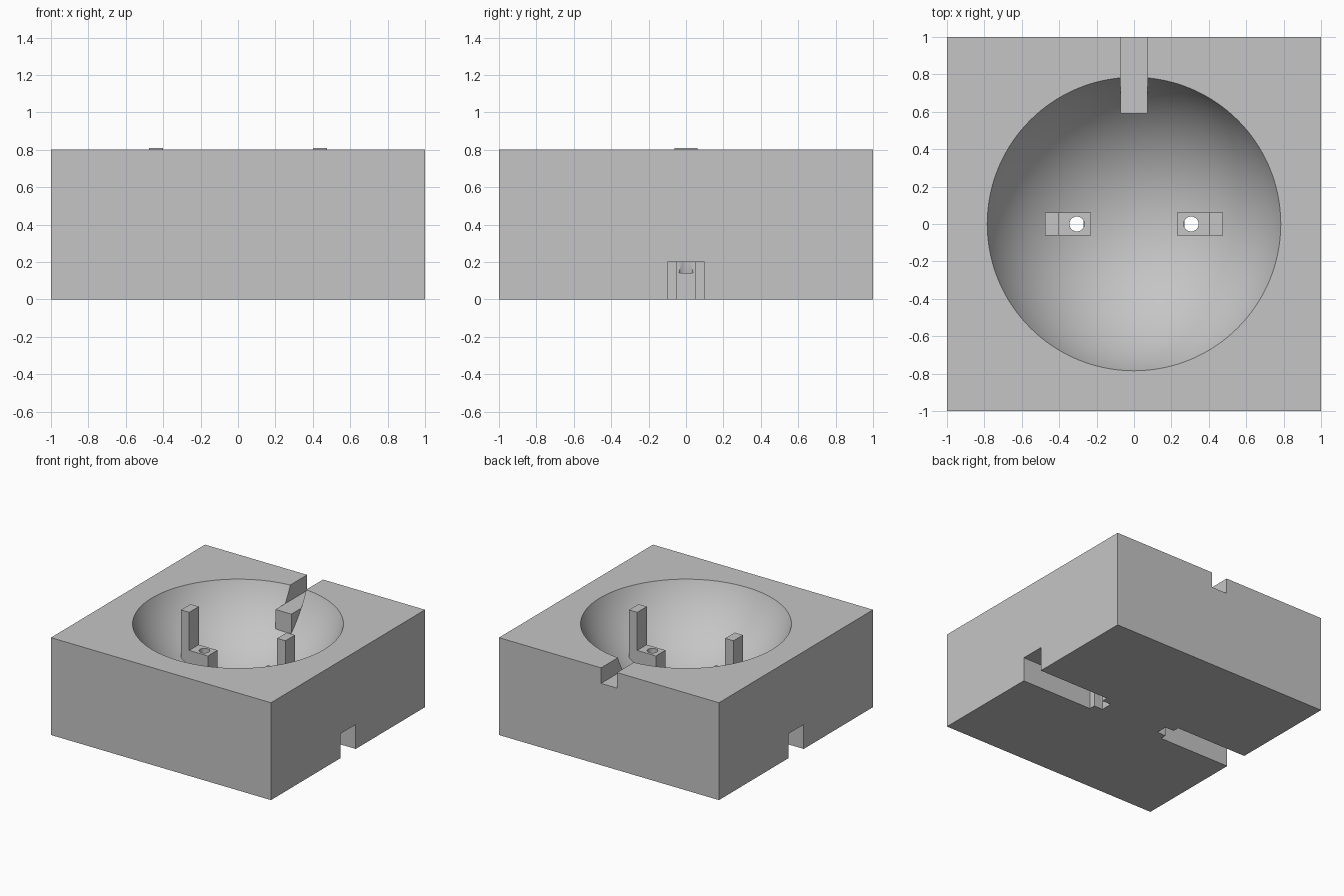
import bpy
import math

cube = bpy.data.objects.get("Cube")
if cube:
    bpy.data.objects.remove(cube, do_unlink=True)

grey = bpy.data.materials.new("light_grey")
grey.use_nodes = True
colour = (0.56, 0.56, 0.56, 1)
grey.diffuse_color = colour
grey.node_tree.nodes["Principled BSDF"].inputs["Base Color"].default_value = colour


def box(name, x0, x1, y0, y1, z0, z1):
    bpy.ops.mesh.primitive_cube_add(
        size=1, location=((x0 + x1) / 2, (y0 + y1) / 2, (z0 + z1) / 2))
    ob = bpy.context.object
    ob.name = name
    ob.scale = (abs(x1 - x0), abs(y1 - y0), z1 - z0)
    bpy.ops.object.transform_apply(location=True, rotation=True, scale=True)
    ob.data.materials.append(grey)
    return ob


def cone(name, x, z0, z1, r0, r1):
    bpy.ops.mesh.primitive_cone_add(
        vertices=32, radius1=r0, radius2=r1, depth=z1 - z0,
        location=(x, 0, (z0 + z1) / 2))
    ob = bpy.context.object
    ob.name = name
    ob.data.materials.append(grey)
    return ob


def combine(target, tool, operation):
    tool.hide_render = True
    mod = target.modifiers.new(tool.name, "BOOLEAN")
    mod.operation = operation
    mod.solver = "EXACT"
    mod.object = tool
    bpy.context.view_layer.objects.active = target
    bpy.ops.object.modifier_apply(modifier=mod.name)
    bpy.data.objects.remove(tool, do_unlink=True)


# Square block with a shallow spherical bowl
block = box("bowl_block", -1, 1, -1, 1, 0, 0.8)
rim, bottom, top = 0.785, 0.27, 0.8
depth = top - bottom
radius = (rim ** 2 + depth ** 2) / (2 * depth)
bpy.ops.mesh.primitive_uv_sphere_add(
    segments=128, ring_count=64, radius=radius, location=(0, 0, bottom + radius))
bowl = bpy.context.object
bowl.name = "bowl_cutter"
bowl.data.materials.append(grey)
combine(block, bowl, "DIFFERENCE")

# Slot in the back rim, continued into the bowl by a ledge
combine(block, box("slot_cutter", -0.072, 0.072, 0.5, 1.1, 0.672, 0.9), "DIFFERENCE")
combine(block, box("ledge", -0.072, 0.072, 0.59, 0.95, 0.42, 0.672), "UNION")

for s in (-1, 1):
    # L-shaped bracket: low foot with an outer post
    foot = box("bracket_foot", s * 0.23, s * 0.475, -0.062, 0.062, 0.29, 0.497)
    post = box("bracket_post", s * 0.4, s * 0.475, -0.062, 0.062, 0.29, 0.81)
    combine(foot, post, "UNION")
    combine(block, foot, "UNION")
    # Cable channel under the block, with a narrower inner end
    channel = box("channel_cutter", s * 0.35, s * 1.1, -0.1, 0.1, -0.1, 0.2)
    combine(block, channel, "DIFFERENCE")
    inner = box("inner_channel_cutter", s * 0.27, s * 0.36, -0.048, 0.048, -0.1, 0.2)
    combine(block, inner, "DIFFERENCE")
    # Flared screw hole through the foot
    combine(block, cone("flare_cutter", s * 0.305, 0.14, 0.21, 0.052, 0.039), "DIFFERENCE")
    combine(block, cone("hole_cutter", s * 0.305, 0.16, 0.6, 0.04, 0.04), "DIFFERENCE")

bpy.ops.object.select_all(action="DESELECT")
block.select_set(True)
bpy.context.view_layer.objects.active = block
bpy.ops.object.shade_smooth_by_angle(angle=math.radians(30))
